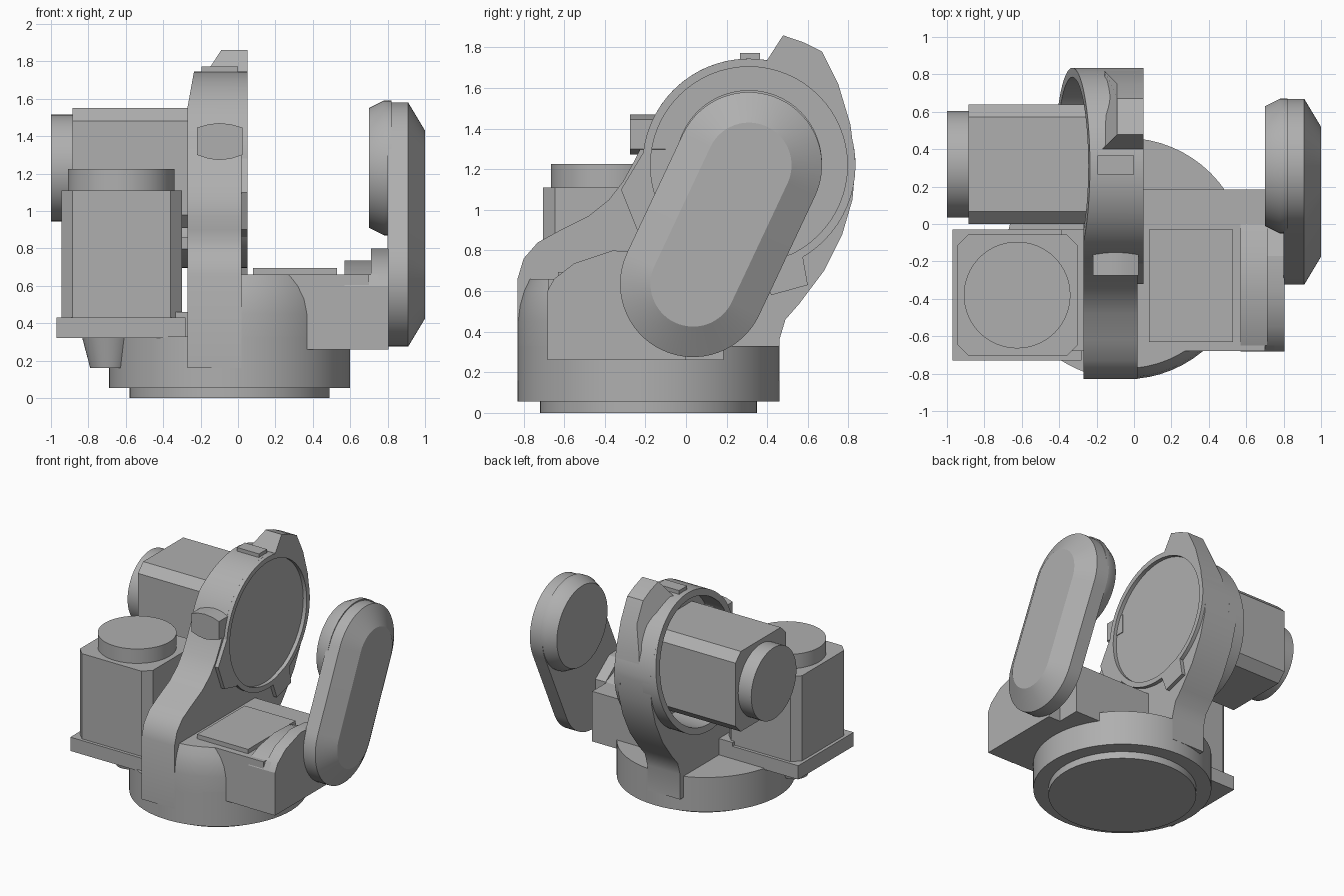
import bpy, bmesh, math
from mathutils import Vector

cube = bpy.data.objects.get("Cube")
if cube:
    bpy.data.objects.remove(cube)

grey = bpy.data.materials.new("machine grey")
grey.use_nodes = True
grey.diffuse_color = (0.43, 0.43, 0.43, 1)
grey.node_tree.nodes["Principled BSDF"].inputs["Base Color"].default_value = grey.diffuse_color

AXIS = (0.31, 1.22)      # main joint, in y and z
ELBOW = (0.035, 0.635)   # lower joint of the link


def loft(name, rings, cuts=()):
    """Skin closed rings of equal length, cap both ends, then trim with planes."""
    bm = bmesh.new()
    loops = [[bm.verts.new(p) for p in ring] for ring in rings]
    n = len(loops[0])
    for a, b in zip(loops, loops[1:]):
        for i in range(n):
            j = (i + 1) % n
            bm.faces.new((a[i], a[j], b[j], b[i]))
    bm.faces.new(loops[0])
    bm.faces.new(loops[-1])
    bmesh.ops.recalc_face_normals(bm, faces=bm.faces[:])
    for point, normal in cuts:
        geom = bm.verts[:] + bm.edges[:] + bm.faces[:]
        cut = bmesh.ops.bisect_plane(bm, geom=geom, plane_co=point, plane_no=normal,
                                     clear_inner=True)["geom_cut"]
        bmesh.ops.holes_fill(bm, edges=[e for e in cut if isinstance(e, bmesh.types.BMEdge)], sides=0)
    bmesh.ops.recalc_face_normals(bm, faces=bm.faces[:])
    mesh = bpy.data.meshes.new(name)
    bm.to_mesh(mesh)
    bm.free()
    mesh.materials.append(grey)
    obj = bpy.data.objects.new(name, mesh)
    bpy.context.collection.objects.link(obj)
    return obj


def arc(centre, r, start, end, steps):
    return [(centre[0] + r * math.cos(math.radians(start + (end - start) * i / steps)),
             centre[1] + r * math.sin(math.radians(start + (end - start) * i / steps)))
            for i in range(steps + 1)]


def circle(centre, r, n=64):
    return arc(centre, r, 0, 360, n)[:-1]


def along_x(name, sections, cuts=()):
    """Sections are (x, profile in y and z)."""
    return loft(name, [[(x, y, z) for y, z in prof] for x, prof in sections], cuts)


def along_z(name, sections, cuts=()):
    """Sections are (z, profile in x and y)."""
    return loft(name, [[(x, y, z) for x, y in prof] for z, prof in sections], cuts)


def rect(a0, a1, b0, b1, c=0.0):
    """Rectangle profile with optional chamfered corners."""
    if not c:
        return [(a0, b0), (a1, b0), (a1, b1), (a0, b1)]
    return [(a0 + c, b0), (a1 - c, b0), (a1, b0 + c), (a1, b1 - c),
            (a1 - c, b1), (a0 + c, b1), (a0, b1 - c), (a0, b0 + c)]


def bore(obj, x0, x1, r):
    """Cut a round hole on the main joint axis."""
    cutter = along_x("bore_cutter", [(x, circle(AXIS, r)) for x in (x0, x1)])
    cutter.hide_render = True
    mod = obj.modifiers.new("bore", 'BOOLEAN')
    mod.operation = 'DIFFERENCE'
    mod.solver = 'EXACT'
    mod.object = cutter
    bpy.context.view_layer.objects.active = obj
    bpy.ops.object.modifier_apply(modifier=mod.name)
    bpy.data.objects.remove(cutter)


# Turntable base and shoulder drum
hub = (-0.045, -0.185)
along_z("base_foot", [(z, circle(hub, 0.535)) for z in (0, 0.06)])
along_z("base_disc", [(z, circle(hub, 0.645)) for z in (0.055, 0.33)])
drum = [(0.3, 0.645), (0.45, 0.645), (0.53, 0.635), (0.6, 0.615), (0.66, 0.587)]
along_z("shoulder_drum", [(z, circle(hub, r)) for z, r in drum],
        [((0, 0.185, 0), (0, -1, 0)), ((-0.2, 0, 0), (1, 0, 0))])

# Upright arm plate with a slanted rear side and a bored motor seat
slant = ((-0.33, 0, AXIS[1]), (1, 0, -0.18))
outline = [(-0.83, 0.16), (-0.83, 0.66), (-0.80, 0.76), (-0.73, 0.84), (-0.62, 0.90),
           (-0.48, 0.97), (-0.38, 1.05), (-0.31, 1.14), (-0.25, 1.25)]
outline += arc(AXIS, 0.525, 165, 0, 40)
outline += [(0.82, 1.05), (0.77, 0.88), (0.68, 0.7), (0.56, 0.54), (0.49, 0.46), (0.46, 0.36), (0.46, 0.16)]
plate = along_x("arm_plate", [(-0.27, outline), (0.02, outline)], [slant])
bore(plate, -0.6, -0.1, 0.475)

# Slanted collar around the joint motor
collar = along_x("motor_collar", [(x, circle(AXIS, 0.525)) for x in (-0.55, -0.2)],
                 [slant, ((0, 0, 0), (0, 1, 0))])
bore(collar, -0.8, 0.2, 0.475)

# Joint flange: raised ring and two tabs
ring = along_x("joint_ring", [(x, circle(AXIS, 0.525)) for x in (0.0, 0.05)])
bore(ring, -0.1, 0.1, 0.485)
left_tab = [(-0.32, 1.1), (-0.24, 0.9), (-0.08, 0.86), (-0.17, 1.12), (-0.2, 1.3)]
right_tab = [(0.57, 0.8), (0.6, 0.63), (0.42, 0.58), (0.36, 0.73)]
for name, tab in (("front_flange_tab", left_tab), ("rear_flange_tab", right_tab)):
    along_x(name, [(0.0, tab), (0.05, tab)])

# Stop fin on top of the joint, bevelled on its inner side
fin = [(0.40, 1.738), (0.478, 1.86), (0.58, 1.825), (0.67, 1.78), (0.75, 1.62), (0.81, 1.42), (0.835, 1.22)]
fin += arc(AXIS, 0.49, 0, 79, 16)


def fin_side(y, z):
    reach = math.hypot(y - AXIS[0], z - AXIS[1])
    return -0.17 + 0.08 * min(1, max(0, (reach - 0.525) / 0.06))


loft("stop_fin", [[(fin_side(y, z), y, z) for y, z in fin], [(0.05, y, z) for y, z in fin]])
along_z("top_marker", [(z, rect(-0.195, 0.0, 0.265, 0.365)) for z in (1.72, 1.772)])

# Barrel-shaped bumper on the front of the arm
bump = [(-0.22, 1.3), (-0.16, 1.28), (-0.1, 1.272), (-0.035, 1.28), (0.025, 1.3),
        (0.025, 1.445), (-0.035, 1.463), (-0.1, 1.47), (-0.16, 1.463), (-0.22, 1.445)]
loft("front_bumper", [[(x, y, z) for x, z in bump] for y in (-0.275, -0.1)])

# Vertical motor on its mounting flange
motor = (-0.625, -0.38)
along_z("vertical_motor_flange", [(z, rect(-0.97, -0.28, -0.73, -0.03)) for z in (0.32, 0.43)])
along_z("vertical_motor_body", [(z, rect(-0.945, -0.3, -0.705, -0.055, 0.06)) for z in (0.42, 1.11)])
along_z("vertical_motor_cap", [(z, circle(motor, 0.285)) for z in (1.1, 1.225)])
along_z("vertical_motor_pinion", [(0.16, circle((-0.69, -0.38), 0.1)), (0.33, circle((-0.69, -0.38), 0.145))])
along_z("motor_bracket", [(z, rect(-0.39, -0.2, -0.68, -0.03)) for z in (0.32, 0.46)])

# Horizontal joint motor
along_x("joint_motor_body", [(x, rect(0.0, 0.64, 0.91, 1.55, 0.068)) for x in (-0.885, -0.09)])
along_x("joint_motor_cap", [(x, circle((0.32, 1.23), 0.285)) for x in (-1.0, -0.88)])

# Elbow housing with cover plate and raised end
along_x("elbow_housing", [(x, rect(-0.68, 0.185, 0.26, 0.66)) for x in (0.0, 0.7)])
along_z("housing_cover", [(z, rect(0.08, 0.53, -0.63, -0.03)) for z in (0.65, 0.695)])


def hump(rise):
    return [(-0.683, 0.26), (-0.683, 0.6), (-0.65, 0.66), (-0.55, 0.66 + rise * 0.55), (-0.36, 0.66 + rise),
            (-0.17, 0.66 + rise * 0.9), (0.0, 0.66), (0.0, 0.26)]


along_x("elbow_hump", [(x, hump(0.075)) for x in (0.57, 0.75)])
along_x("elbow_end", [(x, hump(0.14)) for x in (0.71, 0.805)])


# Capsule-shaped link with a chamfered outer face and a round boss
def capsule(r):
    lean = math.degrees(math.atan2(AXIS[1] - ELBOW[1], AXIS[0] - ELBOW[0]))
    return (arc(AXIS, r, lean - 90, lean + 90, 32)
            + arc(ELBOW, r, lean + 90, lean + 270, 32))


along_x("link", [(0.8, capsule(0.36)), (0.91, capsule(0.36)), (1.0, capsule(0.21))])
top = (AXIS[0], 1.23)
along_x("link_boss", [(0.7, circle(top, 0.32)), (0.78, circle(top, 0.36)), (0.82, circle(top, 0.36))])

# Smooth round surfaces, keep edges sharp
for obj in bpy.context.scene.objects:
    obj.select_set(obj.type == 'MESH')
bpy.context.view_layer.objects.active = plate
bpy.ops.object.shade_smooth_by_angle(angle=math.radians(28))
